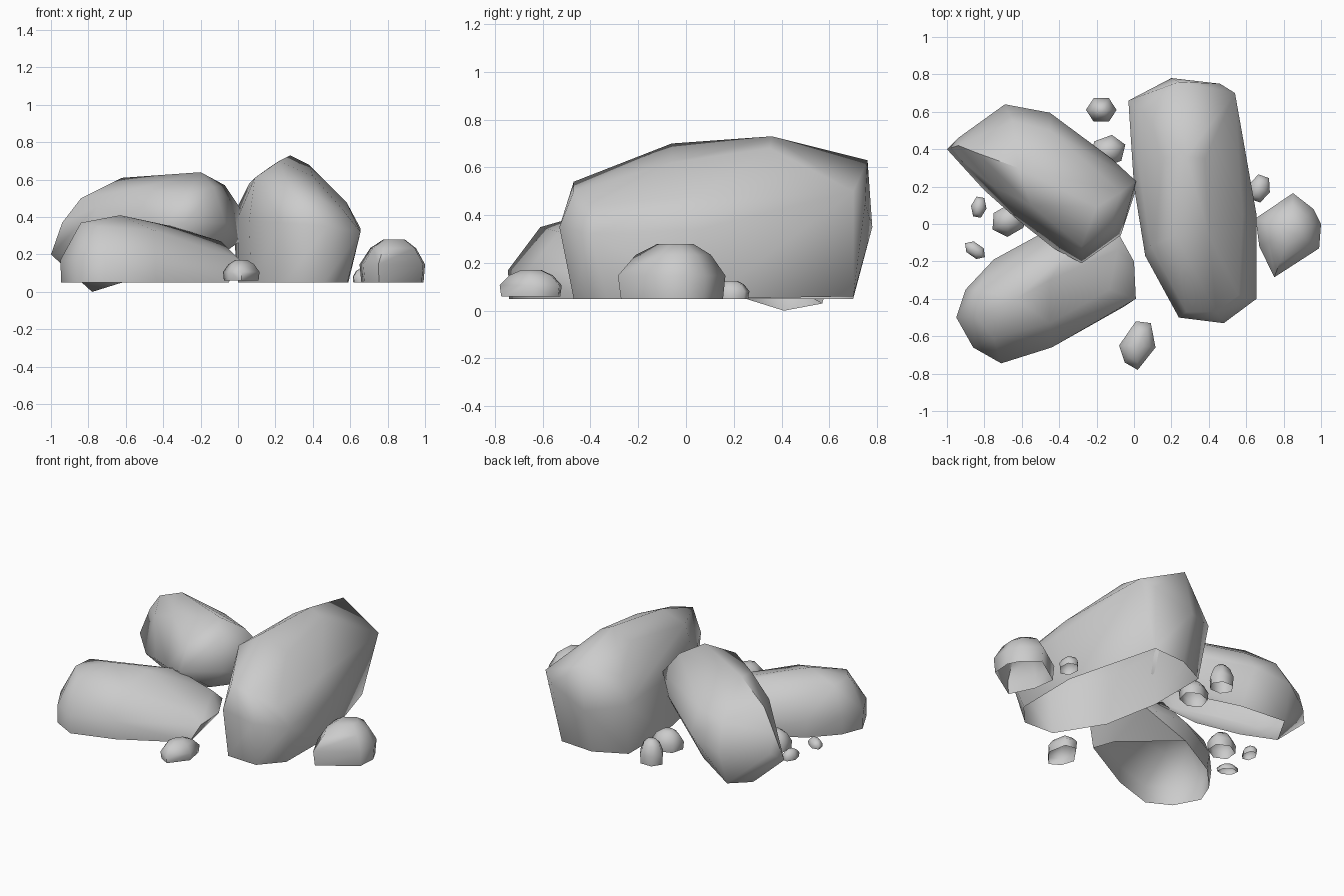
import bpy, bmesh, math
from mathutils import Vector

if "Cube" in bpy.data.objects:
    bpy.data.objects.remove(bpy.data.objects["Cube"])


def rock(name, rim, points, angle=62):
    """Faceted boulder: convex skin over control points, open inside its rim."""
    bm = bmesh.new()
    verts = [bm.verts.new(p) for p in rim + points]
    rim_verts = set(verts[:len(rim)])
    bmesh.ops.convex_hull(bm, input=verts)
    bmesh.ops.recalc_face_normals(bm, faces=bm.faces[:])
    under = [f for f in bm.faces if all(v in rim_verts for v in f.verts)]
    bmesh.ops.delete(bm, geom=under, context='FACES')
    loose = [v for v in bm.verts if not v.link_faces]
    bmesh.ops.delete(bm, geom=loose, context='VERTS')
    me = bpy.data.meshes.new(name)
    bm.to_mesh(me)
    bm.free()
    ob = bpy.data.objects.new(name, me)
    bpy.context.collection.objects.link(ob)
    bpy.ops.object.select_all(action='DESELECT')
    ob.select_set(True)
    bpy.context.view_layer.objects.active = ob
    bpy.ops.object.shade_smooth_by_angle(angle=math.radians(angle))
    return ob


def ring(outline, z, scale=1.0):
    """Outline at height z, shrunk about its centre."""
    c = sum((Vector(p) for p in outline), Vector((0, 0))) / len(outline)
    return [(*(c + (Vector(p) - c) * scale), z) for p in outline]


def pebble(name, outline, top, bottom=0.05):
    h = top - bottom
    rock(name, ring(outline, bottom, 0.95), ring(outline, bottom + 0.42 * h)
         + ring(outline, bottom + 0.8 * h, 0.7) + ring(outline, top, 0.33), 80)


def hexagon(x, y, rx, ry, turn=0):
    pts = []
    t = math.radians(turn)
    for i in range(6):
        a = math.tau * i / 6
        u, v = rx * math.cos(a), ry * math.sin(a)
        pts.append((x + u * math.cos(t) - v * math.sin(t),
                    y + u * math.sin(t) + v * math.cos(t)))
    return pts


# Tall boulder on the right
rock("tall_boulder", [
    (0, .6, .05), (.2, .7, .05), (.42, .7, .06), (.59, .1, .05), (.585, -.33, .05),
    (.46, -.47, .05), (.25, -.46, .05), (.07, -.17, .05), (0, .2, .05)], [
    (-.03, .66, .4), (.2, .78, .35), (.46, .75, .45), (.54, .7, .5), (.655, .05, .34),
    (.655, -.4, .32), (.48, -.53, .35), (.24, -.5, .37), (.06, -.17, .38), (0, .2, .4),
    (.05, .6, .55), (.58, .05, .48), (.56, -.38, .44), (.44, -.47, .5),
    (.28, -.47, .54), (.09, -.12, .61), (.06, .25, .58),
    (.24, .76, .63), (.28, .36, .73), (.22, -.06, .7), (.16, .35, .66),
    (.38, .35, .68), (.4, -.06, .62)])

# Leaning boulder at the back left, tipped so its rim rises to the front
rock("leaning_boulder", [
    (-.78, .41, 0), (-.7, .57, .03), (-.45, .46, .09), (-.2, .27, .16),
    (-.06, .15, .22), (-.2, 0, .21), (-.42, .08, .13), (-.62, .25, .05)], [
    (-1, .4, .2), (-.94, .46, .25), (-.69, .64, .25), (-.45, .595, .3),
    (-.12, .35, .36), (.01, .23, .45), (.01, .18, .27), (-.07, -.06, .37),
    (-.28, -.21, .37), (-.43, -.13, .33), (-.62, .02, .28), (-.8, .18, .2),
    (-.94, .42, .37), (-.84, .38, .5), (-.62, .3, .61), (-.2, .09, .64),
    (-.07, .17, .57), (-.13, -.02, .56), (-.28, -.12, .52), (-.55, .1, .55),
    (-.75, .2, .46), (-.45, .5, .44), (-.65, .55, .42)])

# Low boulder at the front left
low = [(-.95, -.5), (-.86, -.66), (-.71, -.745), (-.44, -.66), (.01, -.4), (0, -.2),
       (-.1, -.02), (-.42, -.01), (-.75, -.19), (-.9, -.35)]
rock("low_boulder", [
    (-.945, -.5, .05), (-.86, -.66, .05), (-.71, -.74, .05), (-.44, -.655, .05),
    (-.05, -.44, .05), (-.1, -.3, .05), (-.42, -.02, .05), (-.74, -.2, .05),
    (-.89, -.36, .05)], ring(low, .17) + [
    (-.84, -.5, .37), (-.75, -.61, .35), (-.63, -.4, .41), (-.84, -.35, .36),
    (-.45, -.53, .33), (-.13, -.35, .25), (-.09, -.14, .27), (-.35, -.15, .35),
    (-.45, -.3, .37)])

# Loose stones around the boulders
pebble("side_stone", [(.65, .03), (.85, .165), (.96, .08), (1, 0), (.99, -.13),
                      (.75, -.285), (.67, -.12)], .28)
pebble("front_stone", [(-.08, -.65), (.01, -.52), (.09, -.53), (.115, -.66),
                       (.02, -.78), (-.05, -.74)], .17, .06)
for name, args, top in [
        ("back_stone", (-.175, .61, .082, .072), .2),
        ("gap_stone", (-.14, .39, .1, .085, 20), .17),
        ("right_chip", (.67, .19, .06, .08, -20), .125),
        ("left_stone", (-.67, .02, .1, .085, 30), .17),
        ("left_chip_back", (-.83, .09, .042, .062, -10), .11),
        ("left_chip_front", (-.85, -.14, .065, .04, -35), .1)]:
    pebble(name, hexagon(*args), top)
